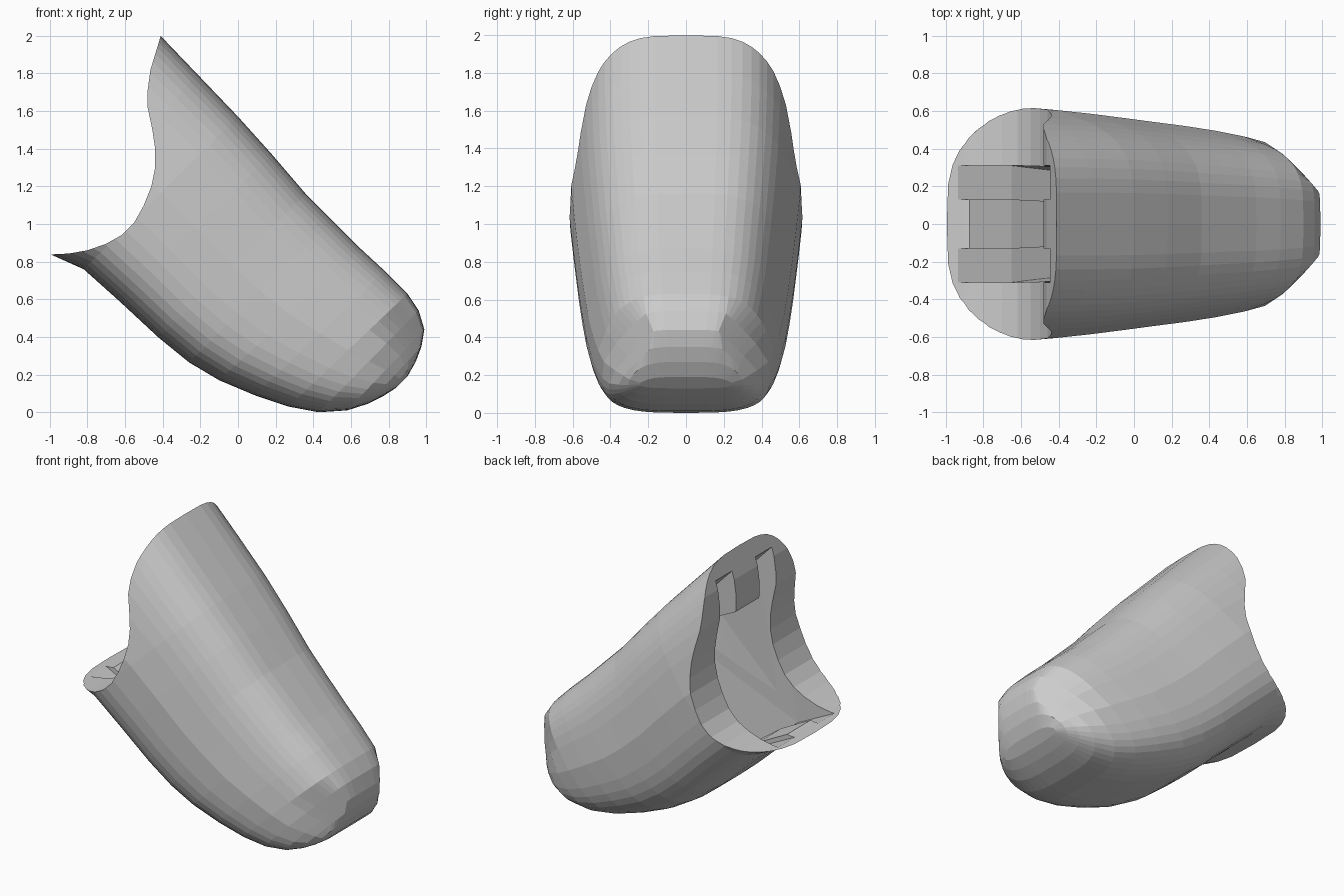
import bpy, bmesh, math

if "Cube" in bpy.data.objects:
    bpy.data.objects.remove(bpy.data.objects["Cube"])

# Sections along the cup axis: top x, top z, bottom x, bottom z, half width
SECTIONS = [
    (-0.85, 2.46, -1.50, 1.12, 0.60), (-0.45, 2.04, -1.15, 0.925, 0.615),
    (-0.22, 1.80, -0.99, 0.836, 0.615), (0.00, 1.57, -0.82, 0.76, 0.605),
    (0.18, 1.37, -0.63, 0.59, 0.585), (0.36, 1.16, -0.42, 0.395, 0.56),
    (0.50, 1.02, -0.26, 0.265, 0.54), (0.65, 0.87, -0.10, 0.17, 0.52),
    (0.78, 0.75, 0.09, 0.09, 0.495), (0.90, 0.63, 0.27, 0.03, 0.465),
    (0.96, 0.54, 0.43, 0.00, 0.435), (0.99, 0.44, 0.58, 0.01, 0.40),
    (0.975, 0.35, 0.69, 0.045, 0.35), (0.945, 0.27, 0.77, 0.085, 0.30),
    (0.90, 0.19, 0.84, 0.13, 0.24),
]
# Concave edge of the opening, from the lower lip to the upper tip
RIM = [(-1.0, 0.838), (-0.9, 0.843), (-0.8, 0.86), (-0.7, 0.895), (-0.62, 0.94),
       (-0.55, 1.01), (-0.5, 1.1), (-0.46, 1.2), (-0.44, 1.3), (-0.44, 1.4),
       (-0.455, 1.5), (-0.48, 1.62), (-0.48, 1.71), (-0.465, 1.82), (-0.41, 2.0)]
# Hollow, full depth beside the ribs and shallower at the middle
SIDE = [(-0.75, 2.19), (-0.44, 1.87), (0.28, 1.12), (0.55, 0.8), (0.2, 0.24),
        (-0.4, 0.52), (-0.65, 0.70), (-0.945, 0.847), (-1.3, 1.06)]
MIDDLE = [(-0.8, 1.88), (-0.48, 1.6), (0.0, 1.36), (0.25, 1.1), (0.52, 0.79),
          (0.2, 0.27), (-0.4, 0.55), (-0.65, 0.73), (-0.89, 0.855), (-1.3, 1.12)]


def make_object(name, bm):
    bmesh.ops.recalc_face_normals(bm, faces=bm.faces)
    mesh = bpy.data.meshes.new(name)
    bm.to_mesh(mesh)
    bm.free()
    obj = bpy.data.objects.new(name, mesh)
    bpy.context.collection.objects.link(obj)
    return obj


def prism(name, profile, y0, y1, taper=0.0):
    bm = bmesh.new()
    face = bm.faces.new([bm.verts.new((x, y0, z)) for x, z in profile])
    ext = bmesh.ops.extrude_face_region(bm, geom=[face])["geom"]
    verts = [v for v in ext if isinstance(v, bmesh.types.BMVert)]
    bmesh.ops.translate(bm, verts=verts, vec=(0, y1 - y0, 0))
    if taper:  # narrower towards the toe
        for v in bm.verts:
            v.co.y *= 1 - taper * max(0, v.co.x - v.co.z + 1.35) / 1.35
        bmesh.ops.triangulate(bm, faces=bm.faces)
    return make_object(name, bm)


def power(value, p):
    return math.copysign(abs(value) ** p, value)


def cut(target, cutter):
    cutter.hide_render = True
    mod = target.modifiers.new("cut", 'BOOLEAN')
    mod.operation = 'DIFFERENCE'
    mod.solver = 'EXACT'
    mod.object = cutter
    bpy.context.view_layer.objects.active = target
    bpy.ops.object.modifier_apply(modifier=mod.name)
    bpy.data.objects.remove(cutter)


# Outer body: loft of rounded-box sections, narrower on top, closed at the toe
COUNT = 44
bm = bmesh.new()
rings = []
for tx, tz, bx, bz, w in SECTIONS:
    ring = []
    for i in range(COUNT):
        a = 2 * math.pi * i / COUNT
        up = math.sin(a) > 0
        n, k = (3.8, 0.24) if up else (3.4, 0.08)
        u = power(math.sin(a), 2 / n)
        t = (1 - u) / 2
        x = tx + (bx - tx) * t
        y = w * (1 - k * u) * power(math.cos(a), 2 / n)
        # Round the toe in plan
        p = min(1, max(0, (x - 0.6) / 0.39))
        limit = 0.16 + 0.32 * (1 - p ** 1.5) if p > 0 else 1
        y = max(-limit, min(limit, y))
        ring.append(bm.verts.new((x, y, tz + (bz - tz) * t)))
    rings.append(ring)
for r, s in zip(rings, rings[1:]):
    for i in range(COUNT):
        j = (i + 1) % COUNT
        bm.faces.new((r[i], r[j], s[j], s[i]))
bm.faces.new(rings[0])
bm.faces.new(rings[-1])
shell = make_object("cup_shell", bm)

# Concave opening
cut(shell, prism("opening_cutter",
                 [(-2, 0.80)] + RIM + [(-0.33, 2.25), (-0.25, 3), (-2, 3)], -1, 1))

# Hollow with a short rib on the upper and lower walls
cut(shell, prism("hollow_cutter", MIDDLE, -0.305, 0.305, 0.3))
for side in (-1, 1):
    y0, y1 = sorted((side * 0.13, side * 0.31))
    cut(shell, prism("side_slot_cutter", SIDE, y0, y1, 0.3))
